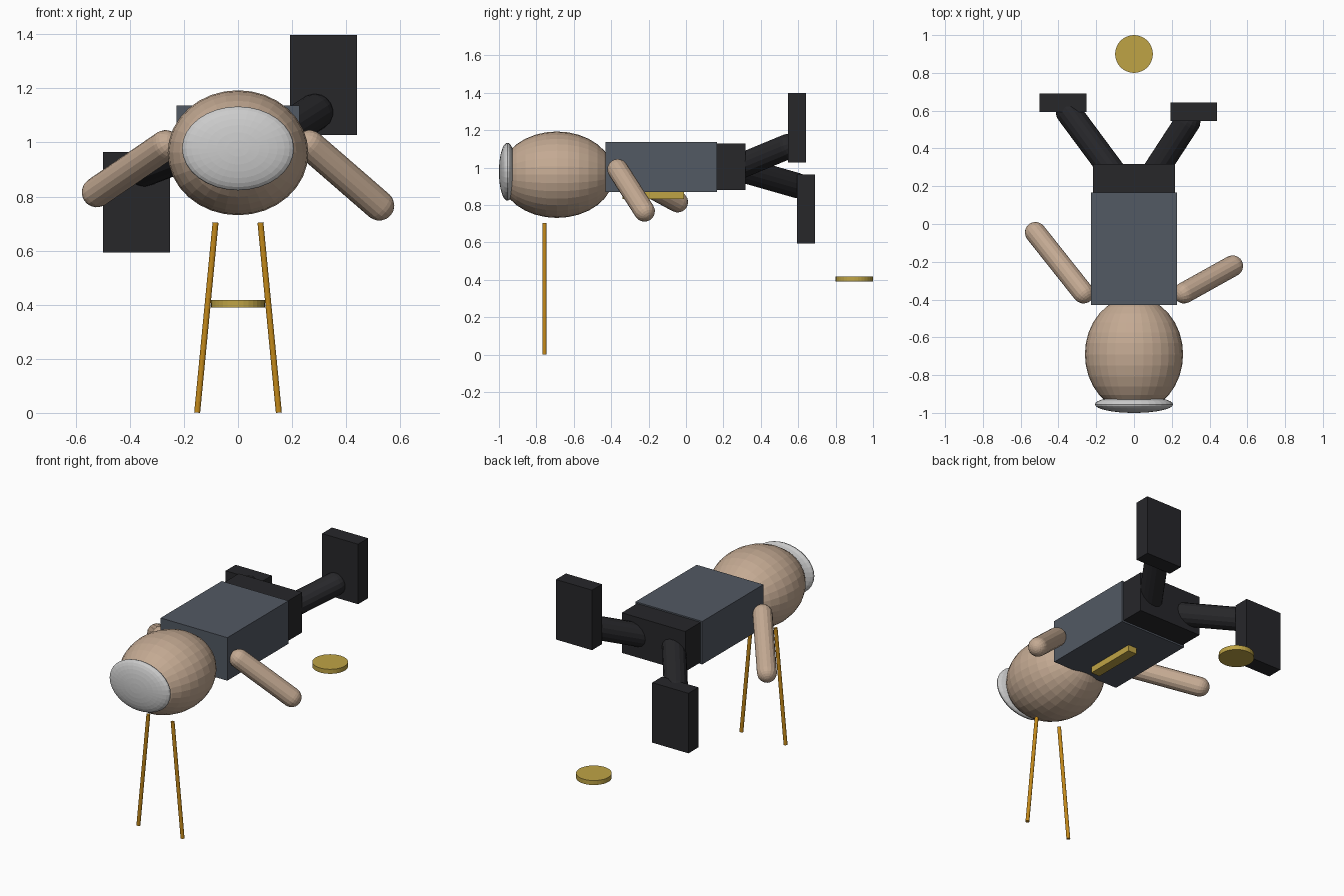
import bpy, bmesh, math
from mathutils import Vector, Matrix

if "Cube" in bpy.data.objects:
    bpy.data.objects.remove(bpy.data.objects["Cube"])


def material(name, rgb):
    m = bpy.data.materials.new(name)
    m.diffuse_color = (*rgb, 1)
    m.use_nodes = True
    m.node_tree.nodes["Principled BSDF"].inputs["Base Color"].default_value = m.diffuse_color
    return m


SKIN = material("skin", (0.55, 0.40, 0.29))
SHIRT = material("shirt", (0.085, 0.10, 0.125))
DARK = material("dark_cloth", (0.02, 0.02, 0.023))
GOLD = material("gold", (0.52, 0.37, 0.06))
ORANGE = material("orange", (0.55, 0.25, 0.01))


def finish(name, bm, mat=None):
    bmesh.ops.recalc_face_normals(bm, faces=bm.faces)
    me = bpy.data.meshes.new(name)
    bm.to_mesh(me)
    bm.free()
    if mat:
        me.materials.append(mat)
    ob = bpy.data.objects.new(name, me)
    bpy.context.collection.objects.link(ob)
    return ob


def box(name, lo, hi, mat):
    lo, hi = Vector(lo), Vector(hi)
    bm = bmesh.new()
    bmesh.ops.create_cube(bm, size=1, matrix=Matrix.Translation((lo + hi) / 2)
                          @ Matrix.Diagonal((*(hi - lo), 1)))
    return finish(name, bm, mat)


def ellipsoid(name, centre, radii, mat=None):
    # poles lie along y
    bm = bmesh.new()
    bmesh.ops.create_uvsphere(bm, u_segments=32, v_segments=16, radius=1,
                              matrix=Matrix.Translation(centre)
                              @ Matrix.Diagonal((*radii, 1))
                              @ Matrix.Rotation(math.pi / 2, 4, 'X'))
    return finish(name, bm, mat)


def along(a, b):
    a, b = Vector(a), Vector(b)
    return a, b, (b - a).to_track_quat('Z', 'Y').to_matrix().to_4x4()


def rod(name, a, b, r, mat, sides=16):
    a, b, rot = along(a, b)
    bm = bmesh.new()
    bmesh.ops.create_cone(bm, cap_ends=True, segments=sides, radius1=r, radius2=r,
                          depth=(b - a).length,
                          matrix=Matrix.Translation((a + b) / 2) @ rot)
    return finish(name, bm, mat)


def capsule(name, a, b, r, mat):
    # half-circle profile at each end, spun around the axis
    a, b, rot = along(a, b)
    length = (b - a).length
    steps = [i * math.pi / 12 for i in range(7)]
    prof = [(r * math.sin(t), -r * math.cos(t)) for t in steps]
    prof += [(r * math.cos(t), length + r * math.sin(t)) for t in steps]
    bm = bmesh.new()
    vs = [bm.verts.new((x, 0, z)) for x, z in prof]
    edges = [bm.edges.new(p) for p in zip(vs, vs[1:])]
    bmesh.ops.spin(bm, geom=vs + edges, axis=(0, 0, 1), cent=(0, 0, 0),
                   angle=math.tau, steps=16)
    bmesh.ops.remove_doubles(bm, verts=bm.verts, dist=1e-4)
    bm.transform(Matrix.Translation(a) @ rot)
    return finish(name, bm, mat)


# head and cap
ellipsoid("head", (0, -0.69, 0.962), (0.26, 0.305, 0.231), SKIN)
ellipsoid("cap", (0, -0.955, 0.978), (0.207, 0.045, 0.155))

# body
box("torso", (-0.228, -0.43, 0.87), (0.228, 0.167, 1.136), SHIRT)
box("hips", (-0.217, 0.167, 0.88), (0.217, 0.317, 1.128), DARK)
box("chest_strip", (-0.03, -0.34, 0.832), (0.03, -0.012, 0.872), GOLD)

# arms
capsule("right_arm", (0.265, -0.365, 0.99), (0.522, -0.222, 0.767), 0.056, SKIN)
capsule("left_arm", (-0.268, -0.365, 0.99), (-0.522, -0.045, 0.816), 0.056, SKIN)

# legs and feet
capsule("right_leg", (0.1, 0.26, 0.995), (0.284, 0.542, 1.112), 0.068, DARK)
capsule("left_leg", (-0.1, 0.26, 1.0), (-0.346, 0.592, 0.905), 0.068, DARK)
box("right_foot", (0.193, 0.545, 1.027), (0.44, 0.642, 1.398), DARK)
box("left_foot", (-0.5, 0.593, 0.593), (-0.252, 0.69, 0.964), DARK)

# stand rods and floating disc
for side, s in (("right", 1), ("left", -1)):
    rod(side + "_rod", (s * 0.151, -0.757, 0.001), (s * 0.083, -0.757, 0.704),
        0.011, ORANGE, 12)
rod("disc", (0, 0.9, 0.39), (0, 0.9, 0.418), 0.1, GOLD, 32)
